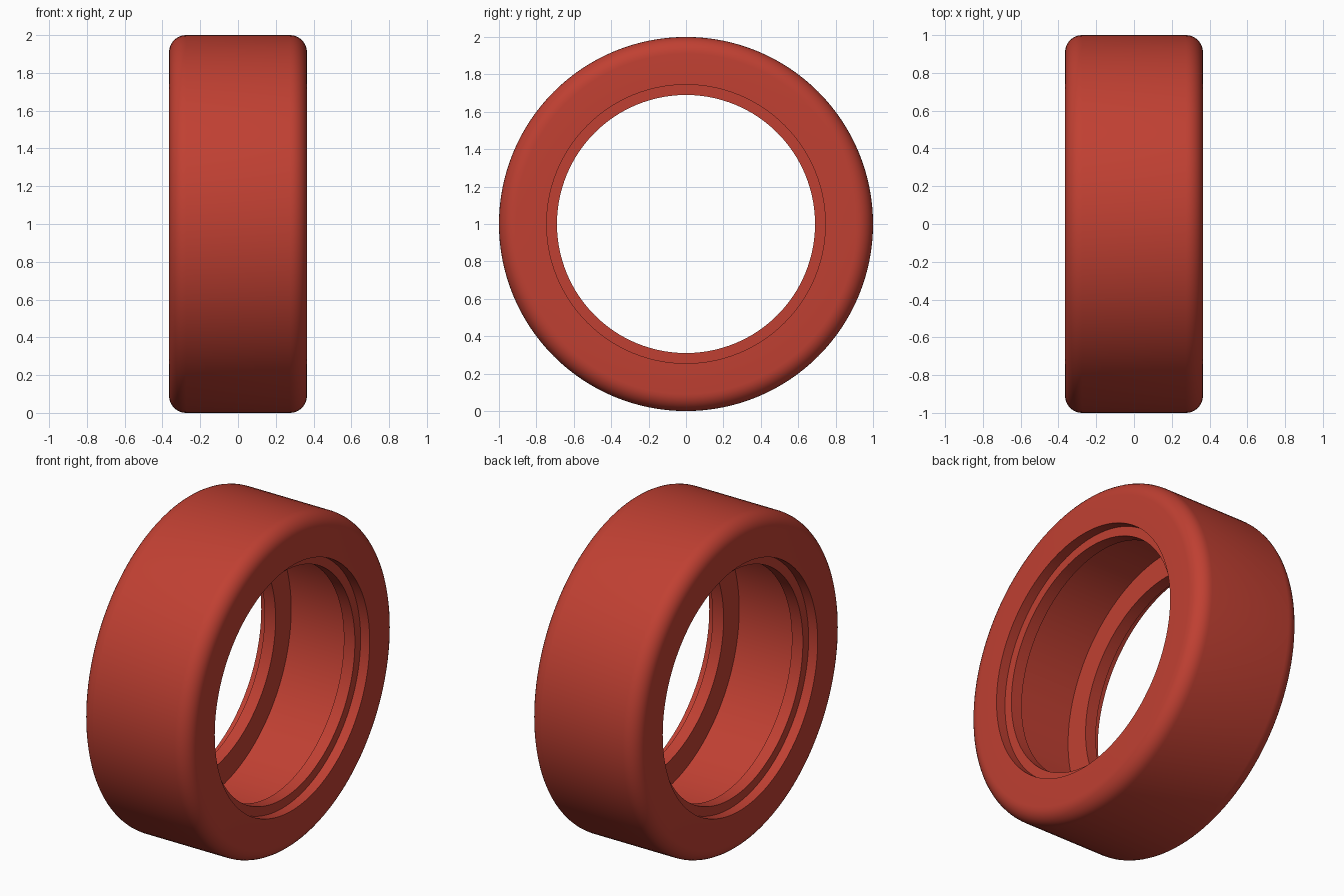
import bpy, bmesh, math
from mathutils import Matrix, Vector

if "Cube" in bpy.data.objects:
    bpy.data.objects.remove(bpy.data.objects["Cube"])

SEGMENTS = 128
HALF_W, OUTER_R, FILLET = 0.365, 1.0, 0.09

# Half of the cross-section as (x, radius), from the inner groove to the tread
half = [(0.23, 0.84), (0.23, 0.69), (0.304, 0.69), (0.304, 0.745), (HALF_W, 0.745)]
for i in range(9):
    a = math.radians(90 * i / 8)
    half.append((HALF_W - FILLET + FILLET * math.cos(a),
                 OUTER_R - FILLET + FILLET * math.sin(a)))
profile = half + [(-x, r) for x, r in reversed(half)]

# Revolve the closed section around the x axis
bm = bmesh.new()
rings = []
for s in range(SEGMENTS):
    rot = Matrix.Rotation(2 * math.pi * s / SEGMENTS, 3, 'X')
    rings.append([bm.verts.new(rot @ Vector((x, 0, r)) + Vector((0, 0, OUTER_R)))
                  for x, r in profile])
n = len(profile)
for s in range(SEGMENTS):
    a, b = rings[s], rings[(s + 1) % SEGMENTS]
    for i in range(n):
        j = (i + 1) % n
        bm.faces.new((a[i], a[j], b[j], b[i]))
bmesh.ops.recalc_face_normals(bm, faces=bm.faces)
mesh = bpy.data.meshes.new("tire")
bm.to_mesh(mesh)
bm.free()

tire = bpy.data.objects.new("tire", mesh)
bpy.context.collection.objects.link(tire)

# Red rubber
red = bpy.data.materials.new("red")
red.diffuse_color = (0.527, 0.051, 0.032, 1)
red.use_nodes = True
red.node_tree.nodes["Principled BSDF"].inputs["Base Color"].default_value = red.diffuse_color
mesh.materials.append(red)

# Smooth tread and fillets, sharp rim steps
bpy.context.view_layer.objects.active = tire
tire.select_set(True)
bpy.ops.object.shade_smooth_by_angle(angle=math.radians(30))
